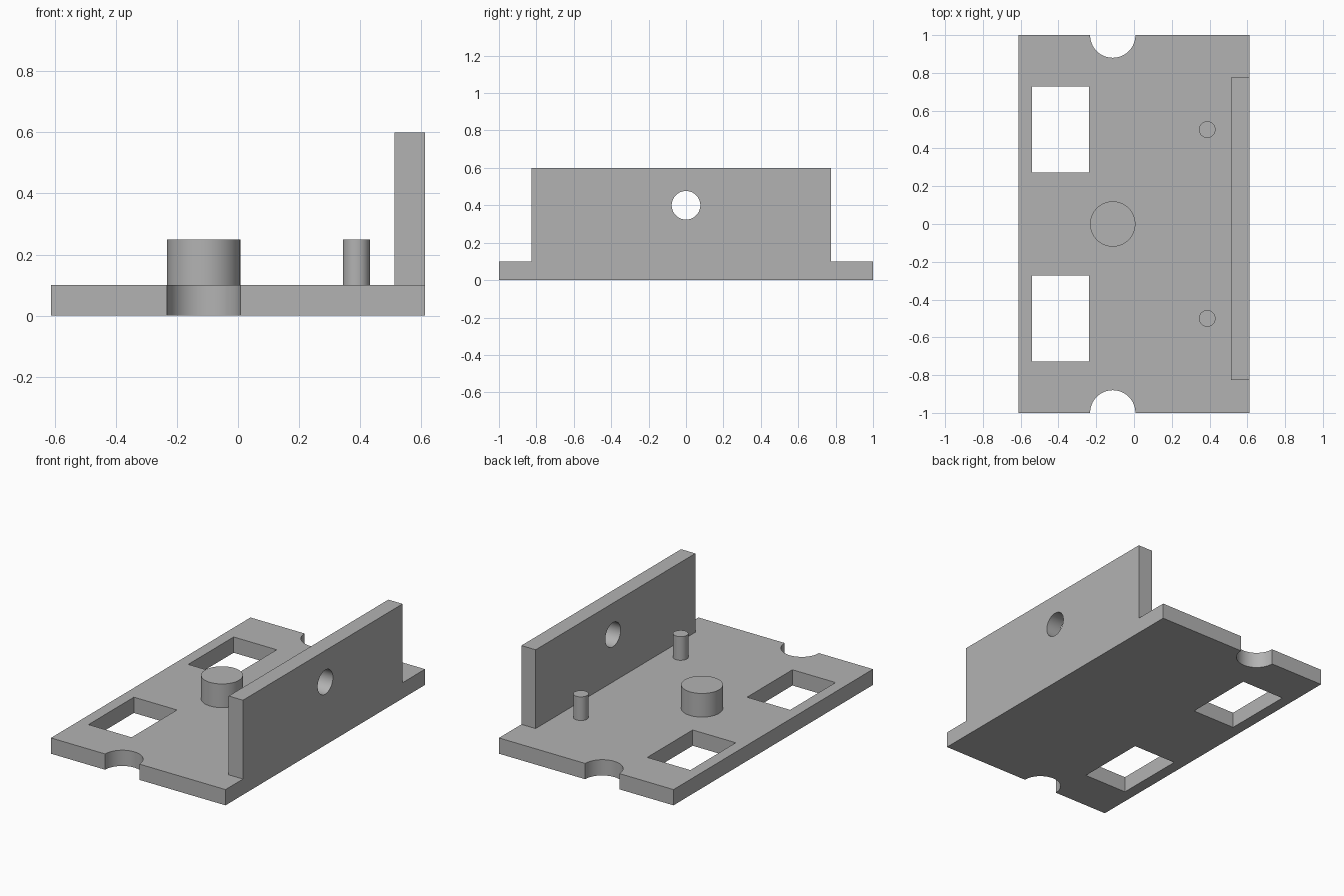
import bpy
import math

cube = bpy.data.objects.get("Cube")
if cube:
    bpy.data.objects.remove(cube, do_unlink=True)

grey = bpy.data.materials.new("plain_grey")
grey.use_nodes = True
GREY = (0.45, 0.45, 0.45, 1)
grey.diffuse_color = GREY
grey.node_tree.nodes["Principled BSDF"].inputs["Base Color"].default_value = GREY


def box(name, low, high):
    bpy.ops.mesh.primitive_cube_add(size=1, location=[(a + b) / 2 for a, b in zip(low, high)])
    obj = bpy.context.object
    obj.name = name
    obj.scale = [b - a for a, b in zip(low, high)]
    bpy.ops.object.transform_apply(location=True, rotation=True, scale=True)
    obj.data.materials.append(grey)
    return obj


def cylinder(name, radius, depth, center, rotation=(0, 0, 0)):
    bpy.ops.mesh.primitive_cylinder_add(vertices=64, radius=radius, depth=depth,
                                        location=center, rotation=rotation)
    obj = bpy.context.object
    obj.name = name
    bpy.ops.object.transform_apply(location=True, rotation=True, scale=True)
    obj.data.materials.append(grey)
    return obj


def combine(target, tool, operation):
    """Apply a boolean to target and remove the tool."""
    mod = target.modifiers.new(operation.lower(), "BOOLEAN")
    mod.operation = operation
    mod.solver = "EXACT"
    mod.object = tool
    bpy.context.view_layer.objects.active = target
    bpy.ops.object.modifier_apply(modifier=mod.name)
    bpy.data.objects.remove(tool, do_unlink=True)


HALF_X, THICK = 0.6125, 0.1
BOSS_X, BOSS_R = -0.1125, 0.12

# Base plate with two rectangular windows and two round edge notches
bracket = box("bracket_plate", (-HALF_X, -1, 0), (HALF_X, 1, THICK))
for side in (-1, 1):
    y = side * 0.5
    combine(bracket, box("window_cutter", (-0.54, y - 0.2275, -0.1), (-0.2375, y + 0.2275, 0.2)), "DIFFERENCE")
    combine(bracket, cylinder("notch_cutter", BOSS_R, 0.4, (BOSS_X, side, 0.05)), "DIFFERENCE")

# Upright wall, slightly off-centre, with a round through hole
wall = box("upright_wall", (HALF_X - 0.1, -0.825, 0), (HALF_X, 0.775, 0.6))
combine(wall, cylinder("hole_cutter", 0.0765, 0.4, (HALF_X, 0, 0.4), (0, math.pi / 2, 0)), "DIFFERENCE")
combine(bracket, wall, "UNION")

# Central boss and two locating pegs
combine(bracket, cylinder("centre_boss", BOSS_R, 0.2, (BOSS_X, 0, 0.15)), "UNION")
for side in (-1, 1):
    combine(bracket, cylinder("locating_peg", 0.044, 0.2, (0.3875, side * 0.5, 0.15)), "UNION")

# Smooth the round surfaces while keeping crisp edges
bpy.ops.object.select_all(action="DESELECT")
bracket.select_set(True)
bpy.context.view_layer.objects.active = bracket
bpy.ops.object.shade_smooth_by_angle(angle=math.radians(30))
